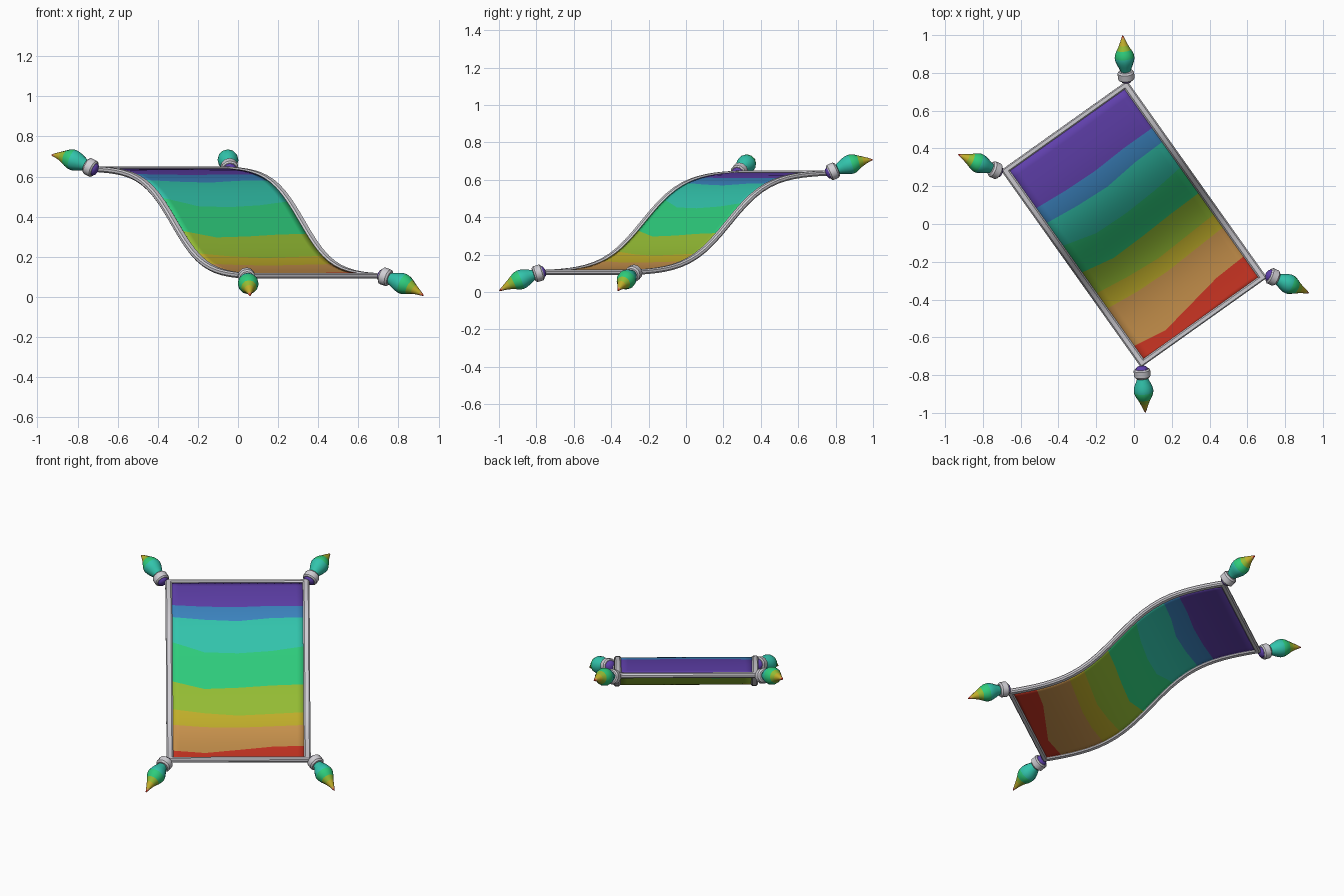
import bpy, math
from mathutils import Vector

cube = bpy.data.objects.get("Cube")
if cube:
    bpy.data.objects.remove(cube)

# Materials, from display colours converted to linear
PALETTE = {
    "purple": "6040AC", "blue": "3C84C0", "teal": "32C4AC", "green": "2ECC7C",
    "lime": "94BC34", "yellow": "C0AE2A", "tan": "CC954E", "red": "D03624",
    "light_grey": "D0CED4",
}
NAMES = list(PALETTE)


def linear(c):
    return c / 12.92 if c <= 0.04045 else ((c + 0.055) / 1.055) ** 2.4


def make_material(name, code):
    rgb = [linear(b / 255) for b in bytes.fromhex(code)]
    mat = bpy.data.materials.new(name)
    mat.use_nodes = True
    mat.diffuse_color = (*rgb, 1)
    bsdf = mat.node_tree.nodes["Principled BSDF"]
    bsdf.inputs["Base Color"].default_value = (*rgb, 1)
    bsdf.inputs["Roughness"].default_value = 0.8
    return mat


MATS = {n: make_material(n, c) for n, c in PALETTE.items()}


def add_mesh(name, verts, faces, colours, indices=None, angle=40):
    mesh = bpy.data.meshes.new(name)
    mesh.from_pydata([tuple(v) for v in verts], [], faces)
    for c in colours:
        mesh.materials.append(MATS[c])
    if indices:
        mesh.polygons.foreach_set("material_index", indices)
    obj = bpy.data.objects.new(name, mesh)
    bpy.context.collection.objects.link(obj)
    bpy.ops.object.select_all(action="DESELECT")
    obj.select_set(True)
    bpy.context.view_layer.objects.active = obj
    bpy.ops.object.shade_smooth_by_angle(angle=math.radians(angle))
    return obj


# S-shaped carpet surface: s runs down its length, t across, h off the surface
TURN = math.radians(-54.6)
ALONG = Vector((math.cos(TURN), math.sin(TURN), 0))
ACROSS = Vector((-math.sin(TURN), math.cos(TURN), 0))
WAVE = 0.27


def surface(s, t, h=0.0):
    k = math.tanh(s / WAVE)
    normal = (Vector((0, 0, 1)) + ALONG * (1 - k * k)).normalized()
    return ALONG * s + ACROSS * t + Vector((0, 0, 0.37 - WAVE * k)) + normal * h


# Striped cloth: wavy boundaries, each sampled at five places across
IN_S, IN_T = 0.61, 0.372
BOUNDS = [
    [-IN_S - 0.01] * 5,
    [-0.37, -0.355, -0.35, -0.36, -0.36],
    [-0.275, -0.255, -0.245, -0.265, -0.27],
    [-0.13, -0.08, -0.075, -0.085, -0.107],
    [0.044, 0.08, 0.075, 0.065, 0.06],
    [0.18, 0.205, 0.22, 0.21, 0.2],
    [0.28, 0.30, 0.305, 0.295, 0.285],
    [0.525, 0.555, 0.52, 0.485, 0.475],
    [IN_S + 0.01] * 5,
]
COLS, ROWS = 16, 5


def sample(bound, f):
    x = f * (len(bound) - 1)
    i = min(int(x), len(bound) - 2)
    return bound[i] + (bound[i + 1] - bound[i]) * (x - i)


verts, faces, indices = [], [], []
for stripe, (top, bottom) in enumerate(zip(BOUNDS, BOUNDS[1:])):
    for r in range(ROWS + (stripe == len(BOUNDS) - 2)):
        for c in range(COLS + 1):
            f = c / COLS
            a, b = sample(top, f), sample(bottom, f)
            verts.append(surface(a + (b - a) * r / ROWS, (2 * f - 1) * (IN_T + 0.01)))
        if r < ROWS:
            indices += [stripe] * COLS
# close the far edge of the last stripe
W = COLS + 1
for r in range(len(verts) // W - 1):
    for c in range(COLS):
        i = r * W + c
        faces.append((i, i + W, i + W + 1, i + 1))
cloth = add_mesh("striped_cloth", verts, faces, NAMES[:8], indices)
thick = cloth.modifiers.new("thickness", "SOLIDIFY")
thick.thickness = 0.012
thick.offset = 0

# Rim: chamfered section carried around the four edges
SECTION = [(0, -0.007), (0.2, -0.014), (0.8, -0.014), (1, -0.006),
           (1, 0.006), (0.8, 0.014), (0.2, 0.014), (0, 0.007)]
STEPS = 24
path = [(-1 + 2 * i / STEPS, 1) for i in range(STEPS + 1)]
path += [(-s, -1) for s, _ in path]
verts, faces = [], []
for s, side in path:
    for out, h in SECTION:
        verts.append(surface(s * (IN_S + 0.03 * out), side * (IN_T + 0.038 * out), h))
n, m = len(path), len(SECTION)
for i in range(n):
    for j in range(m):
        i2, j2 = (i + 1) % n, (j + 1) % m
        faces.append((i * m + j, i * m + j2, i2 * m + j2, i2 * m + j))
add_mesh("carpet_rim", verts, faces, ["light_grey"], angle=35)


def sweep(name, points, radii, colours, indices=None, sides=12, angle=60):
    """Round tube through points, one radius per point, closed at both ends."""
    verts, faces, mats = [], [], []
    last = len(points) - 1
    for i, (p, r) in enumerate(zip(points, radii)):
        d = points[min(i + 1, last)] - points[max(i - 1, 0)]
        turn = d.to_track_quat("Z", "Y")
        for k in range(sides):
            a = math.tau * k / sides
            verts.append(p + turn @ Vector((r * math.cos(a), r * math.sin(a), 0)))
    for i in range(last):
        for k in range(sides):
            k2 = (k + 1) % sides
            faces.append((i * sides + k, i * sides + k2,
                          (i + 1) * sides + k2, (i + 1) * sides + k))
            mats.append(indices[i] if indices else 0)
    faces += [tuple(reversed(range(sides))),
              tuple(last * sides + k for k in range(sides))]
    mats += [mats[0], mats[-1]]
    return add_mesh(name, verts, faces, colours, mats, angle)


# Corner tassels: cuff centre, tip and height of the bend between them
TASSELS = {
    "front": ((0.043, -0.79, 0.1), (0.06, -0.998, 0.006), 0.06),
    "left": ((0.735, -0.28, 0.1), (0.925, -0.365, 0.006), 0.06),
    "back": ((-0.042, 0.785, 0.645), (-0.06, 0.998, 0.707), 0.705),
    "right": ((-0.735, 0.285, 0.645), (-0.93, 0.368, 0.707), 0.705),
}
BULB = [0.028, 0.034, 0.041, 0.047, 0.051, 0.052, 0.05, 0.045, 0.038,
        0.031, 0.025, 0.02, 0.015, 0.011, 0.007, 0.002]
TAIL_COLOURS = ["teal", "green", "lime", "yellow", "tan", "red"]
BANDS = [0, 0, 0, 0, 0, 1, 1, 1, 2, 2, 3, 3, 3, 4, 5]

for corner, (start, tip, bend) in TASSELS.items():
    start, tip = Vector(start), Vector(tip)
    ctrl = start.lerp(tip, 0.62)
    ctrl.z = bend
    axis = (ctrl - start).normalized()

    def curve(f):
        return start.lerp(ctrl, f).lerp(ctrl.lerp(tip, f), f)

    count = len(BULB) - 1
    points = [curve(0.1 + 0.9 * i / count) for i in range(count + 1)]
    sweep(corner + "_tassel", points, BULB, TAIL_COLOURS, BANDS)
    # rounded cuff with a coloured knot showing at its inner end
    sweep(corner + "_cuff",
          [start + axis * d for d in (-0.024, -0.017, 0.017, 0.026)],
          [0.037, 0.044, 0.044, 0.036], ["light_grey"], angle=35)
    sweep(corner + "_knot",
          [start + axis * d for d in (-0.04, -0.034, -0.024, 0)],
          [0.012, 0.026, 0.033, 0.033], ["purple"])
